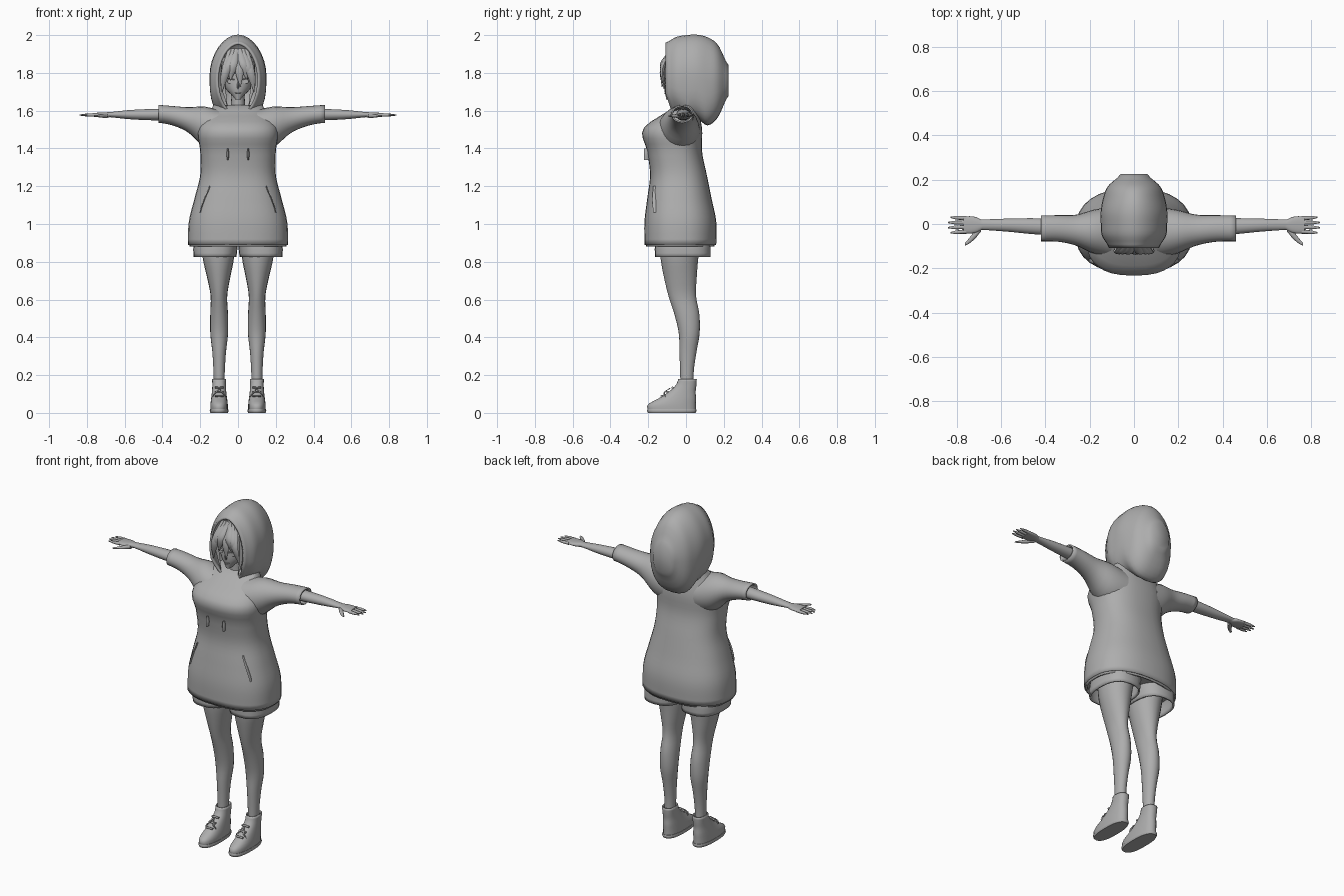
import bpy, bmesh, math

cube = bpy.data.objects.get("Cube")
if cube:
    bpy.data.objects.remove(cube, do_unlink=True)

shade = 0.42
grey = bpy.data.materials.new("plain grey")
grey.use_nodes = True
grey.diffuse_color = (shade, shade, shade, 1)
grey.node_tree.nodes["Principled BSDF"].inputs["Base Color"].default_value = grey.diffuse_color


def blend(keys, t):
    """Smooth curve through evenly spaced keys; a single number stays constant."""
    if not isinstance(keys, tuple):
        return keys
    last = len(keys) - 1
    i = min(int(t * last), last - 1)
    f = t * last - i
    before, start, end, after = (keys[max(0, min(last, i + k))] for k in range(-1, 3))
    slope_in, slope_out = (end - before) / 2, (after - start) / 2
    rise = end - start
    bend = 3 * rise - 2 * slope_in - slope_out
    return start + f * (slope_in + f * (bend + f * (slope_in + slope_out - 2 * rise)))


def rounded(value, power):
    return math.copysign(abs(value) ** power, value)


def loft(name, axis, start, end, a=0, ra=0, b=0, rb=0, upper=1, lower=1,
         rings=14, sides=20, side=1, open_at="", shell=0):
    """Skin rounded rings along an axis; a, b are centres and ra, rb radii of the ring."""
    bm = bmesh.new()
    skin = []
    for step in range(rings):
        t = step / (rings - 1)
        pos = start + (end - start) * t
        ring = []
        for k in range(sides):
            angle = math.tau * k / sides
            sine, cosine = math.sin(angle), math.cos(angle)
            power = blend(upper if sine >= 0 else lower, t)
            u = blend(a, t) + blend(ra, t) * rounded(cosine, power)
            v = blend(b, t) + blend(rb, t) * rounded(sine, power)
            x, y, z = {"x": (pos, u, v), "y": (u, pos, v), "z": (u, v, pos)}[axis]
            ring.append(bm.verts.new((x * side, y, z)))
        skin.append(ring)
    for near, far in zip(skin, skin[1:]):
        for k in range(sides):
            bm.faces.new((near[k - 1], near[k], far[k], far[k - 1]))
    if open_at != "start":
        bm.faces.new(skin[0])
    if open_at != "end":
        bm.faces.new(skin[-1])
    bmesh.ops.recalc_face_normals(bm, faces=bm.faces)
    mesh = bpy.data.meshes.new(name)
    bm.to_mesh(mesh)
    bm.free()
    mesh.materials.append(grey)
    for face in mesh.polygons:
        face.use_smooth = True
    mesh.set_sharp_from_angle(angle=math.radians(50))
    part = bpy.data.objects.new(name, mesh)
    bpy.context.collection.objects.link(part)
    if shell:
        cloth = part.modifiers.new("cloth thickness", "SOLIDIFY")
        cloth.thickness = shell
    return part


def hair_lock(name, root, tip, tip_z, width, side=1):
    """Flat tapered lock falling from the crown over the forehead."""
    loft(name, "z", 1.93, tip_z, a=(root, (root + tip) / 2, tip),
         ra=(width / 2, width, width, width / 9),
         b=(-0.08, -0.125, -0.13 + abs(tip) / 4), rb=(0.006, 0.012, 0.002), sides=8, side=side)


# Hooded top: hem, waist, chest and shoulders, open underneath
loft("hoodie_body", "z", 0.89, 1.63,
     ra=(0.265, 0.26, 0.23, 0.2, 0.2, 0.21, 0.13),
     b=(-0.03, -0.03, -0.035, -0.04, -0.06, -0.07, 0),
     rb=(0.19, 0.19, 0.17, 0.15, 0.145, 0.155, 0.06),
     upper=0.85, lower=0.8, rings=26, sides=32, open_at="start", shell=0.012)
loft("hoodie_hem_band", "z", 0.88, 0.91, ra=0.258, b=-0.03, rb=0.182,
     upper=0.85, lower=0.8, rings=3, sides=32, open_at="start", shell=0.01)

# Hood: almond opening, pointed dome and hanging back
hood = loft("hood", "y", -0.108, 0.226,
            ra=(0.113, 0.145, 0.15, 0.15, 0.14, 0.118, 0.06),
            b=(1.765, 1.775, 1.78, 1.78, 1.755, 1.757, 1.76),
            rb=(0.195, 0.215, 0.22, 0.222, 0.233, 0.19, 0.08),
            upper=1.05, lower=(1, 0.7, 0.7, 0.75, 0.8), rings=22, sides=32,
            open_at="start", shell=0.012)
for vert in hood.data.vertices:
    if vert.co.y < 0:
        vert.co.y += max(0, 1.69 - vert.co.z) / 3

# Neck, head and face
loft("neck", "z", 1.54, 1.72, ra=(0.05, 0.037, 0.036), b=-0.013, rb=0.042)
loft("head", "z", 1.66, 1.93,
     ra=(0.015, 0.064, 0.085, 0.09, 0.08, 0.02),
     b=(-0.085, -0.04, -0.015, -0.01, -0.01, 0),
     rb=(0.02, 0.075, 0.1, 0.105, 0.09, 0.03), rings=20, sides=24)
loft("nose", "z", 1.715, 1.755, ra=(0.004, 0.006, 0.003), b=-0.112, rb=(0.006, 0.012, 0.005), sides=8)
loft("mouth", "x", -0.018, 0.018, a=(-0.106, -0.113, -0.106), ra=0.005,
     b=(1.695, 1.692, 1.695), rb=0.002, sides=8)
hair_lock("fringe_centre", 0, 0.012, 1.725, 0.02)
hair_lock("fringe_short", 0.01, 0.045, 1.765, 0.022)
hair_lock("fringe_offset", -0.01, -0.04, 1.76, 0.022)

for side, tag, cuff in ((1, "left", 0.46), (-1, "right", 0.42)):
    # Eyes and framing hair
    loft(tag + "_eye", "y", -0.111, -0.103, a=0.041, ra=0.015, b=1.755, rb=0.012, rings=2, side=side)
    loft(tag + "_eyelash", "x", 0.018, 0.064, a=(-0.113, -0.108, -0.095), ra=0.005,
         b=(1.764, 1.769, 1.77), rb=0.003, sides=8, side=side)
    hair_lock(tag + "_fringe", 0.025, 0.075, 1.74, 0.022, side)
    hair_lock(tag + "_temple_lock", 0.045, 0.085, 1.7, 0.02, side)
    loft(tag + "_side_lock", "z", 1.86, 1.625, a=(0.075, 0.08, 0.058), ra=(0.01, 0.013, 0.002),
         b=-0.08, rb=(0.01, 0.002), sides=8, side=side)

    # Loose short sleeve with an open cuff
    loft(tag + "_sleeve", "x", 0.1, cuff,
         a=(-0.04, -0.035, -0.028, -0.02, -0.02), ra=(0.115, 0.1, 0.07, 0.06, 0.058),
         b=(1.495, 1.515, 1.55, 1.572, 1.583), rb=(0.11, 0.107, 0.068, 0.052, 0.047),
         side=side, sides=24, open_at="end", shell=0.008)

    # Arm and palm
    loft(tag + "_arm", "x", 0.33, 0.7, a=(-0.015, -0.01, -0.005, -0.003),
         ra=(0.037, 0.036, 0.029, 0.023), b=1.579, rb=(0.032, 0.03, 0.024, 0.012), side=side)
    loft(tag + "_palm", "x", 0.68, 0.77, a=-0.004, ra=(0.02, 0.034, 0.039, 0.037),
         b=1.578, rb=(0.014, 0.012, 0.01), upper=0.85, lower=0.85, side=side)

    # Fingers fanning slightly, and thumb
    for k in range(4):
        spread = k - 1.5
        root = spread / 50 - 0.004
        loft(f"{tag}_finger_{k + 1}", "x", 0.755, 0.845 - abs(spread) / 90,
             a=(root, root * 1.15), ra=(0.01, 0.009, 0.008, 0.003),
             b=1.577, rb=(0.009, 0.008, 0.003), sides=8, rings=8, side=side)
    loft(tag + "_thumb", "x", 0.69, 0.762, a=(-0.02, -0.045, -0.07, -0.09),
         ra=(0.015, 0.018, 0.014, 0.007), b=1.572, rb=(0.012, 0.009, 0.004), sides=10, side=side)

    # Drawcord end and slanted pocket opening
    loft(tag + "_drawcord", "z", 1.34, 1.4, a=0.054, ra=(0.004, 0.007, 0.003),
         b=-0.21, rb=0.013, sides=8, side=side)
    loft(tag + "_pocket_edge", "z", 1.06, 1.2, a=(0.2, 0.178, 0.15), ra=0.003,
         b=(-0.163, -0.168, -0.163), rb=0.011, sides=8, side=side)

    # Wide shorts leg, open underneath
    loft(tag + "_shorts_leg", "z", 0.825, 0.97, a=(0.122, 0.117, 0.1), ra=(0.114, 0.117, 0.1),
         b=-0.018, rb=(0.147, 0.146, 0.13), upper=0.8, lower=0.8, rings=8, sides=24,
         side=side, open_at="start", shell=0.01)

    # Leg with ankle, calf, knee and thigh
    loft(tag + "_leg", "z", 0.12, 0.92, a=(0.1, 0.1, 0.105),
         ra=(0.028, 0.03, 0.036, 0.047, 0.047, 0.044, 0.062, 0.083, 0.09),
         b=(0.005, 0.005, 0.01, 0.017, 0.005, -0.02, -0.03, -0.035, -0.03),
         rb=(0.035, 0.036, 0.045, 0.055, 0.066, 0.073, 0.087, 0.1, 0.11), rings=28, side=side)

    # Ankle boot with open collar, and its sole
    loft(tag + "_shoe", "z", 0.01, 0.18, a=0.1,
         ra=(0.046, 0.046, 0.042, 0.038, 0.036, 0.037),
         b=(-0.075, -0.075, -0.045, -0.02, 0, 0.008),
         rb=(0.127, 0.127, 0.098, 0.071, 0.055, 0.049),
         upper=0.85, lower=0.85, sides=24, side=side, open_at="end", shell=0.006)
    loft(tag + "_sole", "z", 0, 0.02, a=0.1, ra=(0.046, 0.05, 0.048), b=-0.075,
         rb=(0.126, 0.131, 0.129), upper=0.8, lower=0.8, rings=5, sides=24, side=side)

    # Lace rows and the two bow loops
    for k in range(3):
        row = k * 0.022
        loft(f"{tag}_lace_{k + 1}", "x", 0.078, 0.122, a=row * 1.3 - 0.128, ra=0.007,
             b=row + 0.09, rb=0.005, sides=8, rings=4, side=side)
    for end, label in ((0.066, "inner"), (0.134, "outer")):
        loft(f"{tag}_{label}_lace_loop", "z", 0.132, 0.085, a=(0.1, end),
             ra=(0.002, 0.005, 0.002), b=(-0.085, -0.115, -0.112), rb=0.004,
             sides=8, rings=8, side=side)
